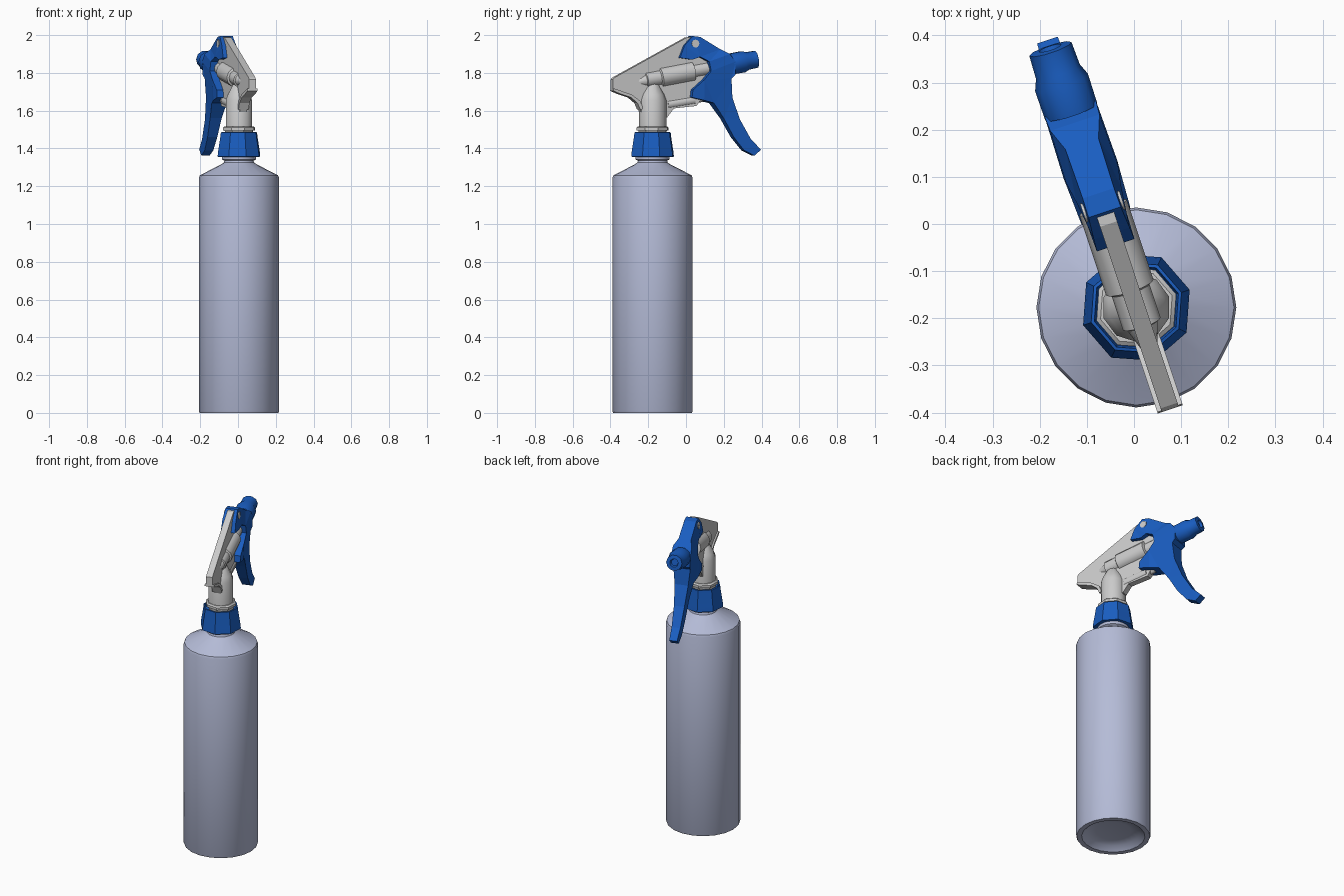
import bpy, bmesh, math
from mathutils import Vector, Matrix

# The whole sprayer turns about the bottle axis
CX, CY = 0.005, -0.177
ANG = math.radians(18.4)
BASE = Matrix.Translation((CX, CY, 0)) @ Matrix.Rotation(ANG, 4, 'Z')


def material(name, colour):
    m = bpy.data.materials.new(name)
    m.diffuse_color = colour
    return m


BLUE = material("blue_plastic", (0.01, 0.11, 0.53, 1))
PALE = material("pale_plastic", (0.46, 0.50, 0.68, 1))


def finish(name, bm, mat):
    bmesh.ops.remove_doubles(bm, verts=bm.verts, dist=1e-5)
    bmesh.ops.recalc_face_normals(bm, faces=bm.faces)
    me = bpy.data.meshes.new(name)
    bm.to_mesh(me)
    bm.free()
    ob = bpy.data.objects.new(name, me)
    bpy.context.collection.objects.link(ob)
    ob.matrix_world = BASE
    if mat:
        me.materials.append(mat)
    return ob


def lathe(name, profile, sides, mat=None, origin=(0, 0, 0), axis=(0, 0, 1)):
    """Turn (radius, distance) points about an axis."""
    bm = bmesh.new()
    rot = Vector((0, 0, 1)).rotation_difference(Vector(axis)).to_matrix()
    rings = []
    for r, t in profile:
        rings.append([bm.verts.new(Vector(origin) + rot @ Vector(
            (r * math.cos(2 * math.pi * i / sides),
             r * math.sin(2 * math.pi * i / sides), t))) for i in range(sides)])
    for a, b in zip(rings, rings[1:]):
        for i in range(sides):
            j = (i + 1) % sides
            bm.faces.new((a[i], a[j], b[j], b[i]))
    bm.faces.new(rings[0])
    bm.faces.new(rings[-1])
    return finish(name, bm, mat)


def u(y):
    """Side-view y to distance along the sprayer."""
    return (y - CY) / math.cos(ANG)


def plate(name, outline, mat=None):
    """Side outline of (y, z, half width) points, mirrored across the middle."""
    bm = bmesh.new()
    sides = [[bm.verts.new((s * h, u(y), z)) for y, z, h in outline] for s in (-1, 1)]
    n = len(outline)
    caps = [bm.faces.new(s) for s in sides]
    for i in range(n):
        j = (i + 1) % n
        bm.faces.new((sides[0][i], sides[0][j], sides[1][j], sides[1][i]))
    bm.normal_update()
    bmesh.ops.triangulate(bm, faces=caps)
    return finish(name, bm, mat)


# Bottle with recessed base, shoulder and neck
bottle = lathe("bottle", [
    (0.10, 0.035), (0.15, 0.025), (0.18, 0.0), (0.208, 0.0), (0.212, 0.008),
    (0.212, 1.245), (0.207, 1.258), (0.095, 1.315), (0.08, 1.325),
    (0.077, 1.335), (0.09, 1.342), (0.09, 1.36), (0.08, 1.36), (0.08, 1.42)], 20, PALE)
bottle.matrix_world = Matrix.Translation((CX, CY, 0))

# Screw collar
lathe("screw_collar", [
    (0.09, 1.36), (0.112, 1.355), (0.119, 1.357), (0.116, 1.385), (0.103, 1.465),
    (0.101, 1.485), (0.094, 1.487), (0.09, 1.465)], 8, BLUE)

# Flange, stem and its tapered top
lathe("stem_flange", [(0.07, 1.46), (0.08, 1.495), (0.089, 1.495), (0.089, 1.51),
                      (0.08, 1.517), (0.07, 1.517)], 8)
lathe("stem", [(0.073, 1.48), (0.073, 1.655), (0.062, 1.685),
               (0.035, 1.735), (0.02, 1.75)], 10)

# Central web of the sprayer body
plate("body_web", [(y, z, 0.019) for y, z in [
    (-0.393, 1.765), (-0.385, 1.775), (0.0, 1.988), (0.04, 1.99), (0.08, 1.95),
    (0.12, 1.85), (0.10, 1.70), (0.05, 1.625), (-0.07, 1.612), (-0.105, 1.565),
    (-0.23, 1.565), (-0.25, 1.61), (-0.265, 1.64), (-0.30, 1.67), (-0.36, 1.69),
    (-0.393, 1.705)]])

# Flanged lower rim at the rear of the web
plate("rear_rim", [(y, z, 0.028) for y, z in [
    (-0.393, 1.705), (-0.36, 1.69), (-0.30, 1.67), (-0.265, 1.64), (-0.25, 1.605),
    (-0.235, 1.61), (-0.25, 1.65), (-0.295, 1.685), (-0.39, 1.718)]])

# Barrel, tilted up along the spray axis
AX = Vector((0, 1, 0.18)).normalized()
START = (0, u(-0.30), 1.745)


def t(y):
    return (u(y) - u(-0.30)) / AX.y


lathe("barrel", [(0.004, t(-0.30)), (0.034, t(-0.215)), (0.042, t(-0.212)),
                 (0.042, t(-0.14)), (0.053, t(-0.135)), (0.053, t(0.035)),
                 (0.036, t(0.04)), (0.036, t(0.26))], 12, None, START, AX)

# Nozzle
lathe("nozzle", [(0.036, t(0.236)), (0.058, t(0.238)), (0.059, t(0.30)),
                 (0.049, t(0.323)), (0.047, t(0.371)), (0.025, t(0.373)),
                 (0.02, t(0.36))], 10, BLUE, START, AX)

# Pump piston under the barrel
lathe("pump_piston", [(0.026, 0), (0.026, 0.15), (0.018, 0.152), (0.018, 0.20)],
      10, None, (0, u(-0.10), 1.632), (0, 1, 0.16))

# Hood and trigger lever in one piece
plate("trigger", [
    (-0.045, 1.88, 0.042), (-0.02, 1.945, 0.04), (0.025, 1.995, 0.036),
    (0.065, 1.99, 0.035), (0.17, 1.925, 0.037), (0.215, 1.90, 0.055),
    (0.245, 1.86, 0.057), (0.245, 1.79, 0.055), (0.225, 1.77, 0.05),
    (0.233, 1.67, 0.04), (0.275, 1.555, 0.031), (0.335, 1.45, 0.026),
    (0.39, 1.393, 0.023), (0.355, 1.362, 0.023), (0.30, 1.39, 0.024),
    (0.245, 1.46, 0.027), (0.19, 1.56, 0.032), (0.135, 1.64, 0.042),
    (0.08, 1.655, 0.052), (0.015, 1.67, 0.054), (0.02, 1.71, 0.055),
    (0.08, 1.765, 0.058), (0.115, 1.81, 0.06), (0.105, 1.86, 0.058),
    (0.06, 1.885, 0.05), (0.02, 1.87, 0.044)], BLUE)

# Hinge pin
lathe("hinge_pin", [(0.021, -0.044), (0.021, 0.044)], 12, None,
      (0, u(0.037), 1.955), (1, 0, 0))

# Smooth round parts, keep flat plates crisp
bpy.ops.object.select_all(action='DESELECT')
for ob in bpy.context.collection.objects:
    if ob.name not in ("trigger", "body_web", "rear_rim"):
        ob.select_set(True)
        bpy.context.view_layer.objects.active = ob
bpy.ops.object.shade_smooth_by_angle(angle=math.radians(38))
